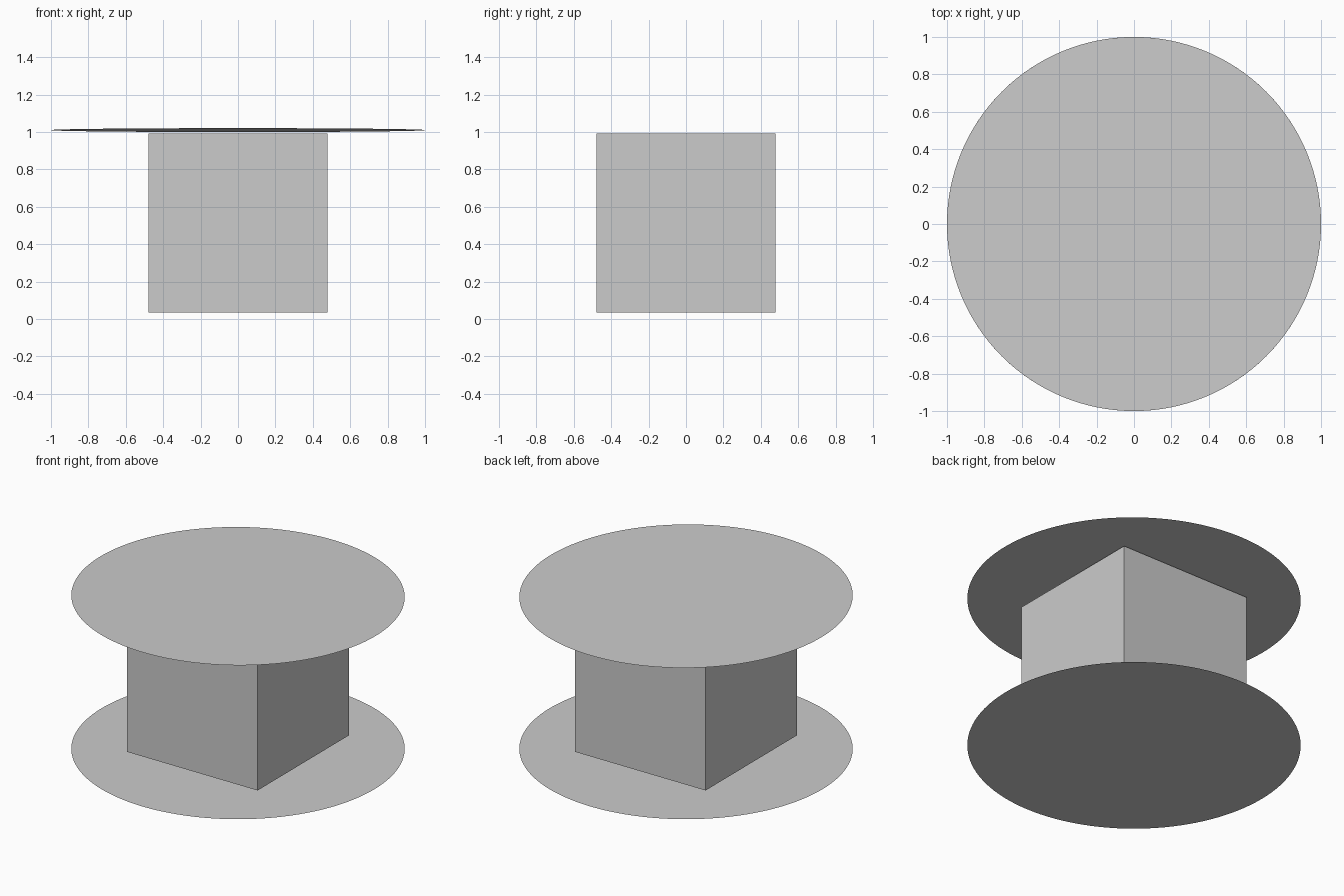
import bpy
import math

if "Cube" in bpy.data.objects:
    bpy.data.objects.remove(bpy.data.objects["Cube"])


def disc(name, z, tilt=0.0):
    """Thin flat round sheet of radius 1."""
    bpy.ops.mesh.primitive_circle_add(
        vertices=128, radius=1.0, fill_type='NGON',
        location=(0, 0, z), rotation=(math.radians(tilt), 0, 0))
    bpy.context.object.name = name


# Flat sheet on the ground
disc("base_disc", 0.0)

# Cube held between the sheets with small gaps
bpy.ops.mesh.primitive_cube_add(size=0.957, location=(0, 0, 0.513))
bpy.context.object.name = "centre_block"

# Top sheet, front edge raised very slightly
disc("top_disc", 1.01, tilt=-0.6)
